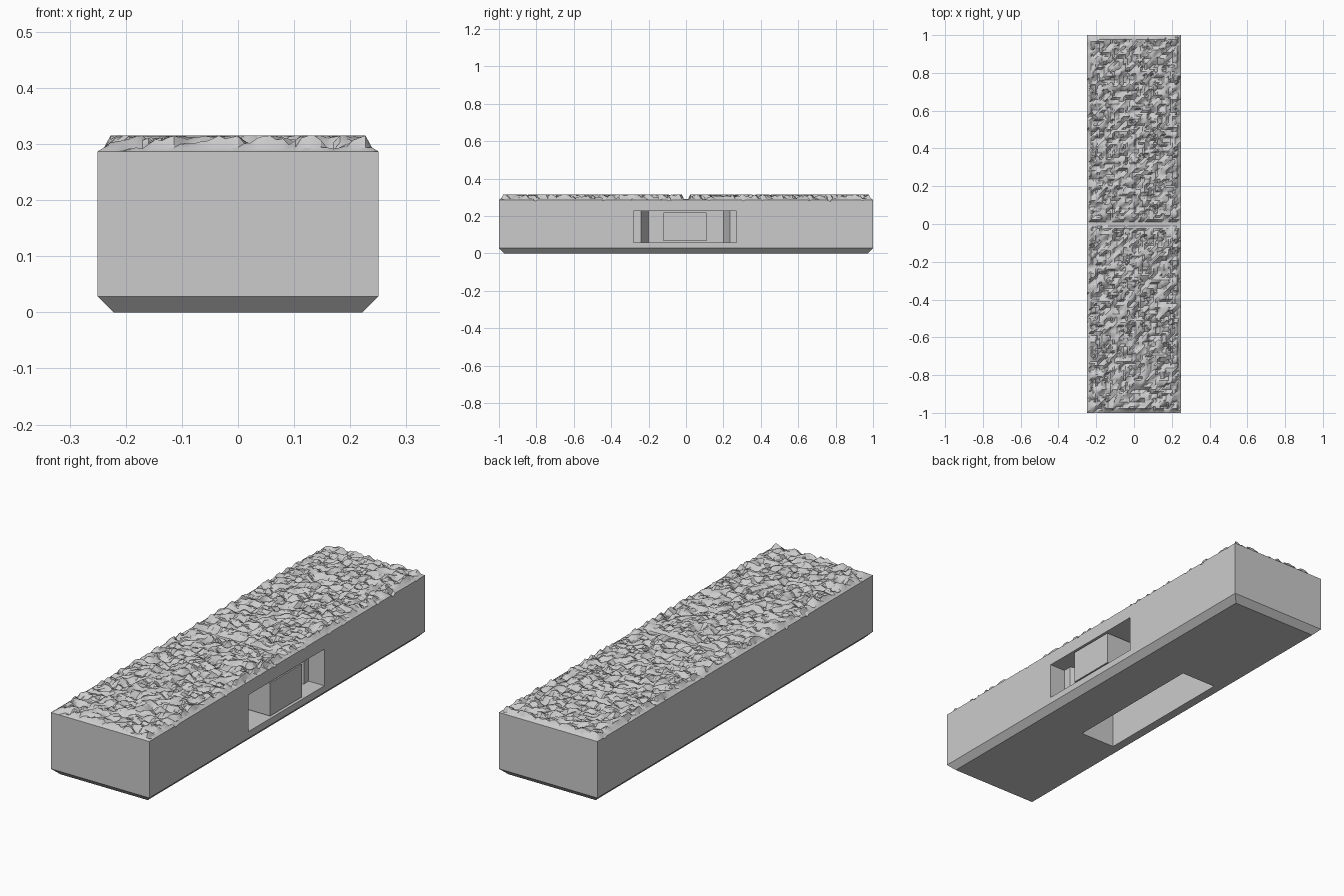
import bpy, bmesh, math, random
from mathutils import Vector, noise

random.seed(4)
HALF_X, HALF_Y = 0.25, 1.0
SEAM, RIM = 0.25, 0.287          # hidden joint height, upper edge of the straight sides

old = bpy.data.objects.get("Cube")
if old:
    bpy.data.objects.remove(old, do_unlink=True)

stone = bpy.data.materials.new("light_grey_stone")
stone.use_nodes = True
grey = (0.6, 0.6, 0.6, 1)
stone.diffuse_color = grey
stone.node_tree.nodes["Principled BSDF"].inputs["Base Color"].default_value = grey


def finish(name, bm):
    bmesh.ops.recalc_face_normals(bm, faces=bm.faces)
    mesh = bpy.data.meshes.new(name)
    bm.to_mesh(mesh)
    bm.free()
    mesh.materials.append(stone)
    obj = bpy.data.objects.new(name, mesh)
    bpy.context.collection.objects.link(obj)
    return obj


def loft(name, rings):
    """Closed solid through rings with equal point counts."""
    bm = bmesh.new()
    loops = [[bm.verts.new(p) for p in ring] for ring in rings]
    for a, b in zip(loops, loops[1:]):
        for i in range(len(a)):
            j = (i + 1) % len(a)
            bm.faces.new((a[i], a[j], b[j], b[i]))
    bm.faces.new(loops[0][::-1])
    bm.faces.new(loops[-1])
    return finish(name, bm)


def prism(name, outline, z0, z1):
    return loft(name, [[(x, y, z) for x, y in outline] for z in (z0, z1)])


def rect(x0, x1, y0, y1):
    return [(x0, y0), (x1, y0), (x1, y1), (x0, y1)]


def cut(target, cutter):
    mod = target.modifiers.new("cut", "BOOLEAN")
    mod.operation, mod.solver, mod.object = "DIFFERENCE", "EXACT", cutter
    bpy.context.view_layer.objects.active = target
    bpy.ops.object.modifier_apply(modifier=mod.name)
    bpy.data.objects.remove(cutter, do_unlink=True)


# Straight-sided body with a chamfered underside
levels = [(0.028, 0), (0, 0.028), (0, SEAM)]
body = loft("block_body", [
    [(x, y, z) for x, y in rect(-HALF_X + i, HALF_X - i, -HALF_Y + i, HALF_Y - i)]
    for i, z in levels])

# Stepped, tapering niche in the left side
niche = [(0.3, -0.28), (0.17, -0.28), (0.17, -0.24), (0.08, -0.2),
         (0.08, 0.2), (0.17, 0.235), (0.17, 0.27), (0.3, 0.27)]
cut(body, prism("niche_cutter", niche, 0.058, 0.226))

# Long pocket in the underside
cut(body, prism("pocket_cutter", rect(-0.18, 0, -0.36, 0.34), -0.1, 0.2))

# Plug standing in the middle of the niche
prism("niche_plug", rect(0.07, 0.247, -0.12, 0.11), 0.067, 0.218)

# Rough broken top
NX, NY = 44, 176


def rough_height(x, y):
    edge = min(HALF_X - abs(x), HALF_Y - abs(y))
    broad = noise.noise(Vector((x * 9, y * 9, 3)))
    fine = noise.noise(Vector((x * 28, y * 28, 8)))
    chips = noise.noise(Vector((x * 45, y * 45, 15)))
    if edge < 0.001:
        return RIM - max(0, fine - 0.4) * 0.06
    z = 0.306 + 0.008 * broad + 0.026 * fine + 0.014 * chips
    z += random.uniform(-0.003, 0.003)
    z = max(0.288, min(0.315, z))
    if abs(y) < 0.012:                       # narrow groove across the middle
        z = min(z, 0.291)
    if edge < 0.022:                         # bevelled rim with chipped bites
        z = min(z, RIM + edge * 0.6) - max(0, fine - 0.4) * 0.06
    return z


bm = bmesh.new()
grid = []
for j in range(NY + 1):
    row = []
    for i in range(NX + 1):
        x = HALF_X * (2 * i / NX - 1)
        y = HALF_Y * (2 * j / NY - 1)
        row.append(bm.verts.new((x, y, rough_height(x, y))))
    grid.append(row)
for j in range(NY):
    for i in range(NX):
        a, b = grid[j][i], grid[j][i + 1]
        c, d = grid[j + 1][i + 1], grid[j + 1][i]
        bm.faces.new((a, b, c))
        bm.faces.new((a, c, d))

# Skirt joining the rough top to the body sides
border = [e for e in bm.edges if e.is_boundary]
skirt = bmesh.ops.extrude_edge_only(bm, edges=border)["geom"]
for v in skirt:
    if isinstance(v, bmesh.types.BMVert):
        v.co.z = SEAM
top = finish("rough_top", bm)
bpy.ops.object.select_all(action="DESELECT")
top.select_set(True)
bpy.context.view_layer.objects.active = top
bpy.ops.object.shade_smooth_by_angle(angle=math.radians(30))
